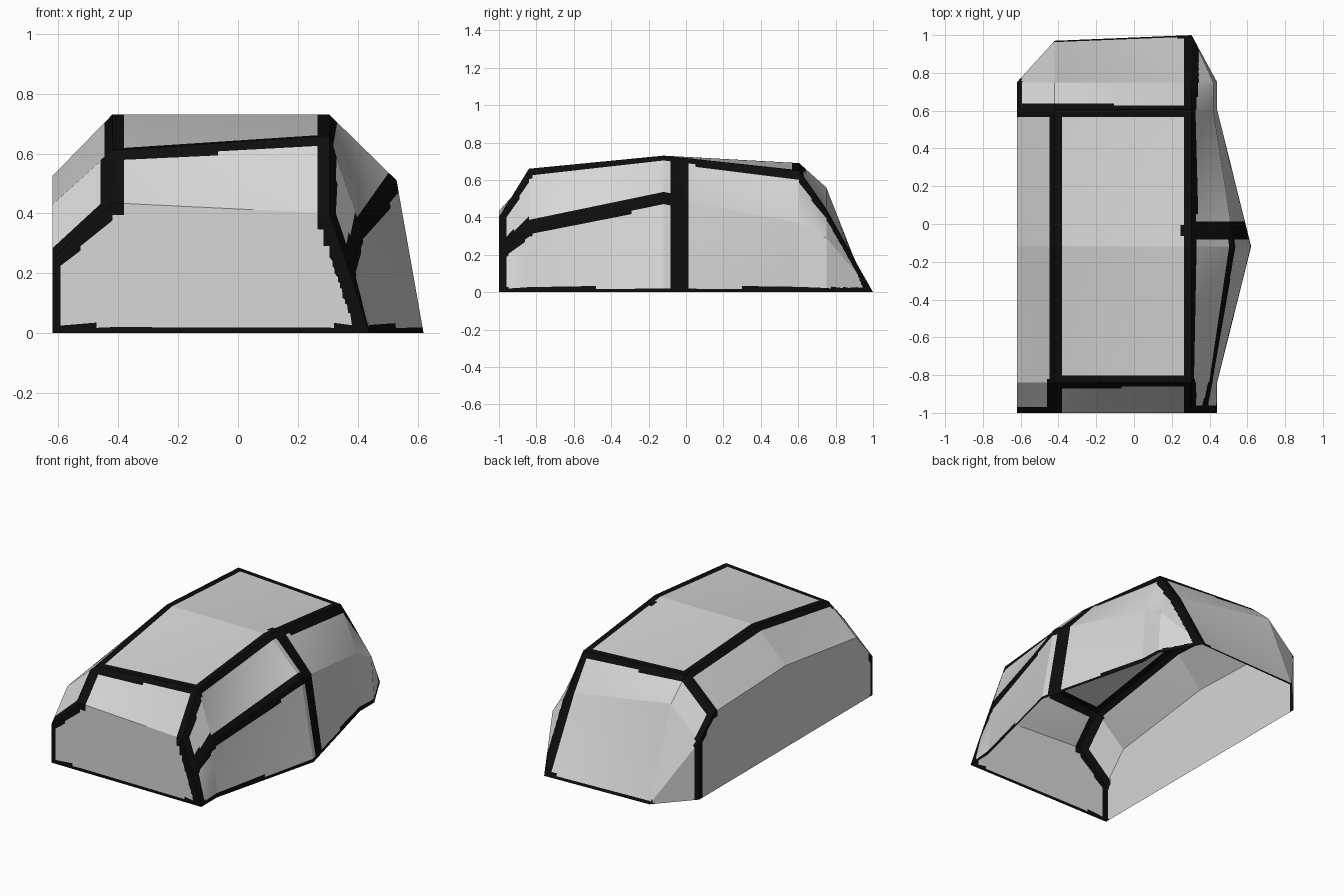
import bpy, bmesh, math
from mathutils import Vector
from mathutils.geometry import intersect_point_line

if "Cube" in bpy.data.objects:
    bpy.data.objects.remove(bpy.data.objects["Cube"])

CELL = 0.02


def section(y, eave, roof_l, roof_r, mid_x, mid_z, base_x):
    """Cross-section from left ground, over the roof, to right ground."""
    pts = [(-.62, 0), (-.62, eave), (-.42, roof_l), (.305, roof_r), (mid_x, mid_z), (base_x, 0)]
    return [Vector((x, y, z)) for x, z in pts]


def material(name, value):
    m = bpy.data.materials.new(name)
    m.diffuse_color = (value, value, value, 1)
    m.use_nodes = True
    m.node_tree.nodes["Principled BSDF"].inputs["Base Color"].default_value = m.diffuse_color
    return m


# Cross-sections from front to back
ribs = [
    section(-1.00, .25, .435, .40, .37, .21, .44),
    section(-.84, .43, .61, .66, .41, .35, .44),
    section(-.12, .525, .73, .73, .53, .51, .62),
    section(.605, .50, .69, .65, .42, .37, .44),
    section(.75, .37, .56, .44, .42, .29, .44),
]
# Front foot line and back foot line close the two ends; the bottom stays open
front = [Vector((x, -1, 0)) for x in (-.62, -.62, -.42, .305, .44, .44)]
back_l, back_r = Vector((-.42, .97, 0)), Vector((.305, 1, 0))
S = [front] + ribs + [[back_l] * 3 + [back_r] * 3]

# Dark trim: paths along the edges, each with a half width
rib_mid = [S[3][c].lerp(S[4][c], .12) for c in (3, 4, 5)]
trims = [
    ([S[i][2] for i in range(1, 5)], .043),                           # left roof rail
    ([S[0][5], S[1][4]] + [S[i][3] for i in range(1, 7)], .045),      # right roof rail and corners
    ([S[2][2], S[2][3]], .042),                                       # front roof edge
    ([S[4][1], S[4][2], S[4][3]], .042),                              # back roof edge
    ([S[4][1], S[5][1], S[5][0]], .03),                               # back left corner
    ([S[i][4] for i in (1, 2, 3)], .045),                             # right waist line
    (rib_mid, .055),                                                  # right door pillar
    ([S[1][2], S[1][1]], .04),                                        # front left slope
    ([S[1][1], S[1][0]], .02),                                        # front left corner
    ([S[0][0], S[0][5]], .026),                                       # front sill
    ([S[i][5] for i in range(1, 7)] + [back_l], .025),                # right and back sill
]


def near(p, a, b, r):
    q, t = intersect_point_line(p, a, b)
    q = a if t < 0 else b if t > 1 else q
    return (p - q).length < r


def is_trim(p):
    return any(near(p, a, b, r) for path, r in trims for a, b in zip(path, path[1:]))


def steps(a, b):
    return max(1, math.ceil(max((p - q).length for p, q in zip(a, b)) / CELL))


# Loft the sections into fine flat panels
bm = bmesh.new()
columns = list(zip(*S))
for i in range(len(S) - 1):
    nv = steps(S[i], S[i + 1])
    for j in range(5):
        a, b, c, d = S[i][j], S[i][j + 1], S[i + 1][j + 1], S[i + 1][j]
        if (c - a).cross(d - b).length < 1e-6:
            continue
        nu = steps(columns[j], columns[j + 1])
        grid = [[bm.verts.new(a.lerp(b, u / nu).lerp(d.lerp(c, u / nu), v / nv))
                 for u in range(nu + 1)] for v in range(nv + 1)]
        for v in range(nv):
            for u in range(nu):
                bm.faces.new((grid[v][u], grid[v][u + 1], grid[v + 1][u + 1], grid[v + 1][u]))
bmesh.ops.remove_doubles(bm, verts=bm.verts, dist=1e-5)
bmesh.ops.recalc_face_normals(bm, faces=bm.faces)
for f in bm.faces:
    f.smooth = False
    f.material_index = int(is_trim(f.calc_center_median()))

mesh = bpy.data.meshes.new("faceted_shell")
bm.to_mesh(mesh)
bm.free()
mesh.materials.append(material("pale grey panel", .68))
mesh.materials.append(material("black trim", .004))
bpy.context.collection.objects.link(bpy.data.objects.new("faceted_shell", mesh))
